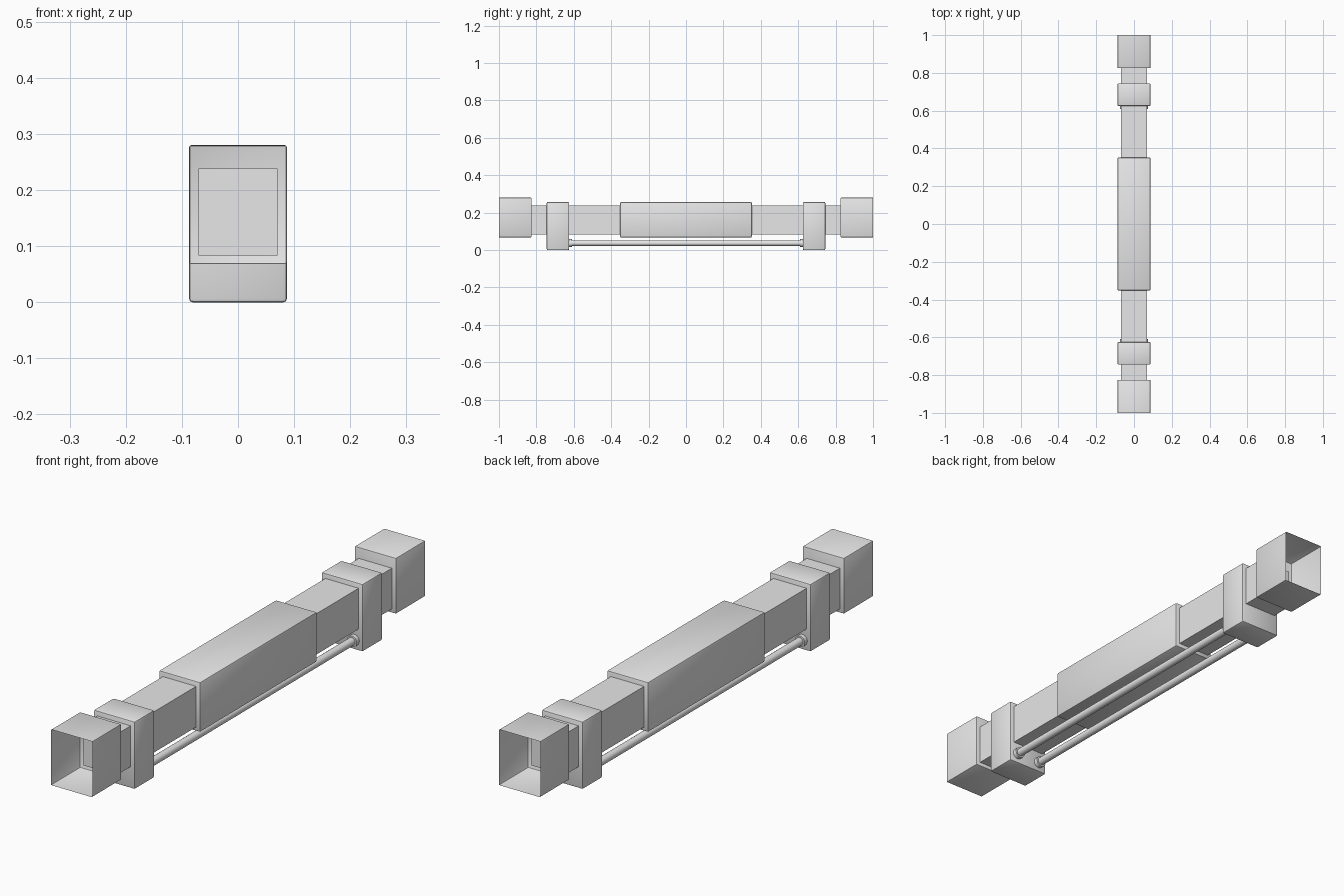
import bpy, bmesh, math
from mathutils import Vector, Matrix

cube = bpy.data.objects.get("Cube")
if cube:
    bpy.data.objects.remove(cube, do_unlink=True)

grey = bpy.data.materials.new("light_grey")
grey.use_nodes = True
grey.diffuse_color = (0.8, 0.8, 0.8, 1)
grey.node_tree.nodes["Principled BSDF"].inputs["Base Color"].default_value = (0.8, 0.8, 0.8, 1)


def finish(name, bm, angle=30):
    mesh = bpy.data.meshes.new(name)
    bm.to_mesh(mesh)
    bm.free()
    mesh.materials.append(grey)
    obj = bpy.data.objects.new(name, mesh)
    bpy.context.collection.objects.link(obj)
    bpy.ops.object.select_all(action="DESELECT")
    obj.select_set(True)
    bpy.context.view_layer.objects.active = obj
    bpy.ops.object.shade_smooth_by_angle(angle=math.radians(angle))
    return obj


def box(name, half_x, y0, y1, z0, z1, bevel=0.006, open_side=0):
    """Box with softened edges; open_side removes the -y or +y face."""
    bm = bmesh.new()
    bmesh.ops.create_cube(bm, size=1)
    bmesh.ops.scale(bm, verts=bm.verts, vec=(2 * half_x, y1 - y0, z1 - z0))
    bmesh.ops.translate(bm, verts=bm.verts, vec=(0, (y0 + y1) / 2, (z0 + z1) / 2))
    if open_side:
        ends = [f for f in bm.faces if f.normal.y * open_side > 0.9]
        bmesh.ops.delete(bm, geom=ends, context="FACES")
    if bevel:
        edges = [e for e in bm.edges if len(e.link_faces) == 2]
        bmesh.ops.bevel(bm, geom=edges, offset=bevel, segments=2, profile=0.5,
                        affect="EDGES", clamp_overlap=True)
    return finish(name, bm)


def rod(name, x, z, radius, y0, y1):
    """Round bar along y."""
    bm = bmesh.new()
    turn = Matrix.Translation(Vector((x, (y0 + y1) / 2, z))) @ Matrix.Rotation(math.pi / 2, 4, "X")
    bmesh.ops.create_cone(bm, cap_ends=True, segments=24, radius1=radius,
                          radius2=radius, depth=y1 - y0, matrix=turn)
    return finish(name, bm)


# Long inner beam and the thicker central sleeve
box("inner_beam", 0.07, -0.83, 0.83, 0.083, 0.238, bevel=0)
box("central_sleeve", 0.087, -0.352, 0.352, 0.067, 0.257)

# Collars and open sockets at both ends
for end, s in (("front", -1), ("back", 1)):
    y0, y1 = sorted((s * 0.625, s * 0.745))
    box(end + "_collar", 0.087, y0, y1, 0, 0.257)
    y0, y1 = sorted((s * 0.825, s))
    box(end + "_socket", 0.087, y0, y1, 0.068, 0.28, bevel=0.004, open_side=s)

# Pair of tie rods under the beam with end ferrules
for side, x in (("left", 0.052), ("right", -0.052)):
    rod(side + "_tie_rod", x, 0.037, 0.015, -0.63, 0.63)
    for end, s in (("front", -1), ("back", 1)):
        y0, y1 = sorted((s * 0.609, s * 0.63))
        rod(f"{side}_{end}_ferrule", x, 0.037, 0.021, y0, y1)
